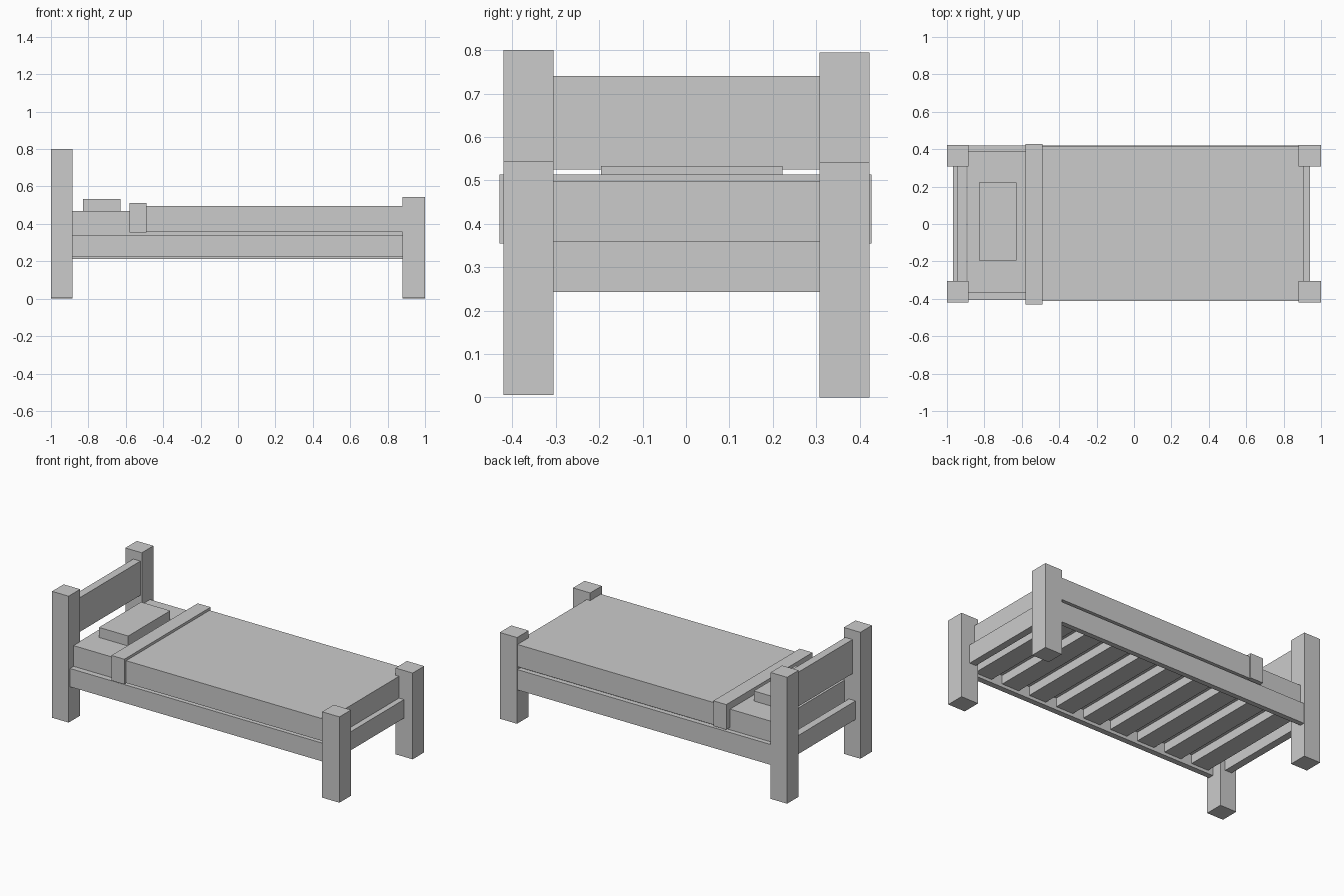
import bpy


def box(name, x0, x1, y0, y1, z0, z1):
    bpy.ops.mesh.primitive_cube_add(size=1, location=((x0 + x1) / 2, (y0 + y1) / 2, (z0 + z1) / 2))
    ob = bpy.context.object
    ob.name = name
    ob.scale = (x1 - x0, y1 - y0, z1 - z0)
    bpy.ops.object.transform_apply(location=False, rotation=False, scale=True)
    return ob


# Corner posts
for side, y0, y1, z0, drop in (("front", -0.42, -0.305, 0.005, 0.0), ("back", 0.308, 0.423, 0.0, 0.005)):
    box(f"head_post_{side}", -1.0, -0.885, y0, y1, z0, 0.80 - drop)
    box(f"foot_post_{side}", 0.88, 1.0, y0, y1, z0, 0.545 - drop / 2)

# Headboard and end rails
box("headboard", -0.945, -0.895, -0.31, 0.315, 0.525, 0.74)
box("head_rail", -0.967, -0.92, -0.31, 0.315, 0.243, 0.36)
box("foot_rail", 0.895, 0.94, -0.31, 0.315, 0.243, 0.36)

# Side rails
box("front_side_rail", -0.89, 0.885, -0.406, -0.37, 0.225, 0.34)
box("back_side_rail", -0.89, 0.885, 0.388, 0.42, 0.212, 0.34)

# Slats under the mattress
for i in range(9):
    x = -0.79 + i * 0.197
    box(f"slat_{i + 1}", x - 0.06, x + 0.06, -0.38, 0.40, 0.245, 0.30)

# Bedding
box("mattress", -0.89, 0.89, -0.37, 0.39, 0.30, 0.47)
box("blanket", -0.50, 0.905, -0.412, 0.418, 0.357, 0.497)
box("blanket_fold", -0.58, -0.49, -0.43, 0.428, 0.355, 0.513)
box("pillow", -0.83, -0.627, -0.196, 0.222, 0.47, 0.533)
